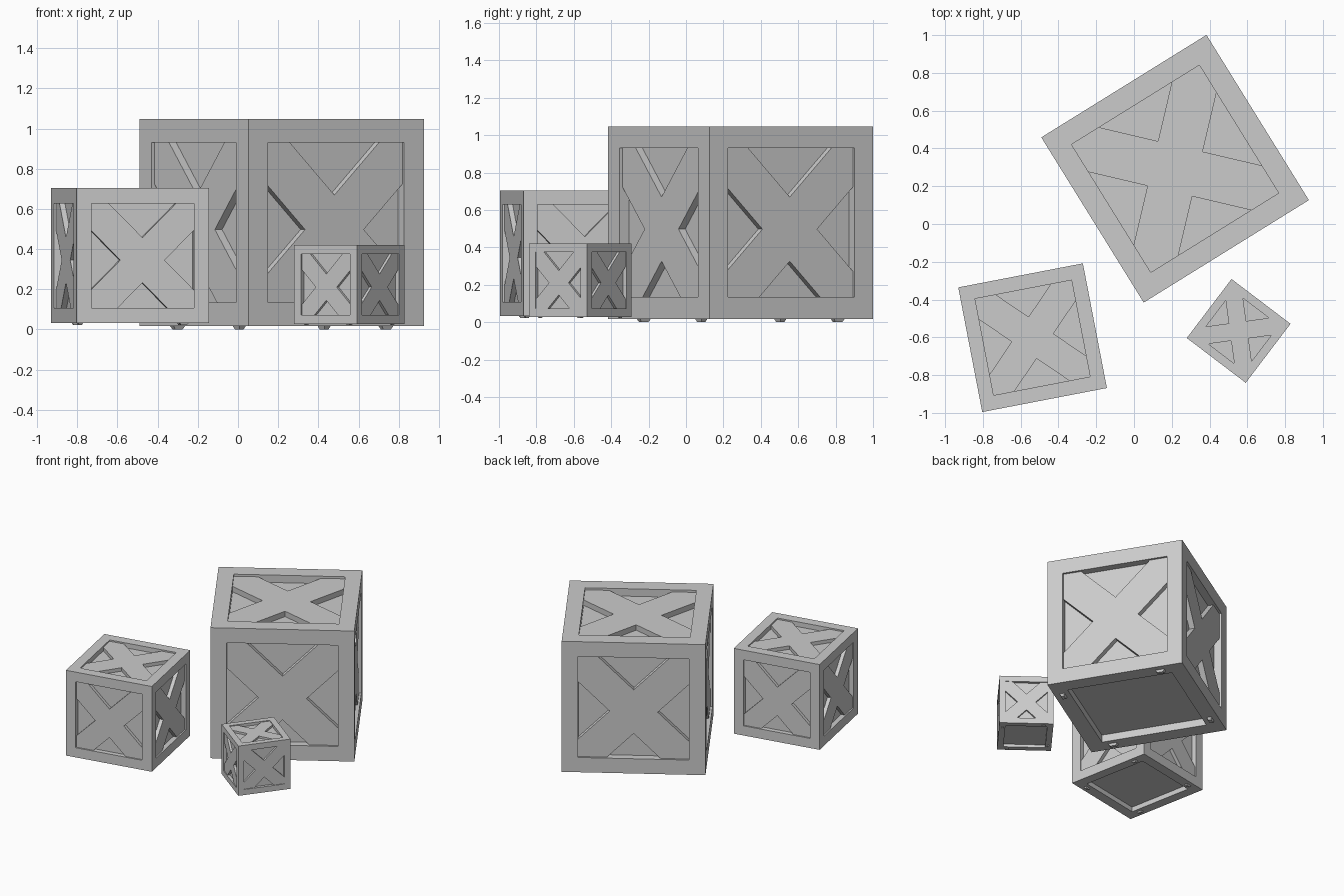
import bpy, bmesh, math
from mathutils import Matrix, Vector

if "Cube" in bpy.data.objects:
    bpy.data.objects.remove(bpy.data.objects["Cube"])

# Proportions of a crate with unit edge length
BORDER = 0.113          # frame width on every side
DEPTH = 0.057           # how far panels sit behind the frame
RECESS = 0.016          # how far the braces sit behind the frame
HALF = 0.5 - BORDER     # half of the panel opening
NOTCH = 0.167           # centre to inner corner of the cross brace
DROP = 0.034            # side braces sit a little below centre


def add_object(name, bm, world):
    bmesh.ops.recalc_face_normals(bm, faces=bm.faces)
    mesh = bpy.data.meshes.new(name)
    bm.to_mesh(mesh)
    bm.free()
    obj = bpy.data.objects.new(name, mesh)
    obj.matrix_world = world
    bpy.context.collection.objects.link(obj)
    return obj


def crate(name, x, y, bottom, size, angle, foot):
    world = (Matrix.Translation((x, y, bottom + size / 2))
             @ Matrix.Rotation(math.radians(angle), 4, 'Z')
             @ Matrix.Scale(size, 4))

    # Body: cube whose six faces are inset, then sunk with straight walls
    bm = bmesh.new()
    bmesh.ops.create_cube(bm, size=1)
    panels = bm.faces[:]
    bmesh.ops.inset_individual(bm, faces=panels, thickness=BORDER, use_even_offset=True)
    normals = [f.normal.copy() for f in panels]
    for f, n in zip(panels, normals):
        geom = bmesh.ops.extrude_face_region(bm, geom=[f])['geom']
        bmesh.ops.translate(bm, vec=-n * DEPTH,
                            verts=[g for g in geom if isinstance(g, bmesh.types.BMVert)])
    bmesh.ops.delete(bm, geom=[f for f in panels if f.is_valid], context='FACES_ONLY')
    add_object(name + "_frame", bm, world)

    # Cross braces on the four sides and the top, ends tucked into the frame
    bm = bmesh.new()
    turns = [Matrix.Rotation(i * math.pi / 2, 4, 'Z') for i in range(4)]
    tilt = Matrix.Rotation(math.pi / 2, 4, 'X')
    drop = Matrix.Translation((0, 0, -DROP))
    places = [(drop @ t @ tilt, HALF + DROP) for t in turns] + [(Matrix(), HALF)]
    for m, h in places:
        quarter = [(NOTCH, 0), (h, h - NOTCH), (h, h), (h - NOTCH, h)]
        outline = [t @ Vector((px, py, 0.5 - DEPTH)) for t in turns for px, py in quarter]
        face = bm.faces.new([bm.verts.new(m @ p) for p in outline])
        ext = bmesh.ops.extrude_face_region(bm, geom=[face])['geom']
        out = m.to_3x3() @ Vector((0, 0, DEPTH - RECESS))
        bmesh.ops.translate(bm, vec=out, verts=[g for g in ext if isinstance(g, bmesh.types.BMVert)])
    add_object(name + "_cross_braces", bm, world)

    # Small tapered feet, one per bottom rail in a pinwheel layout
    bm = bmesh.new()
    tall = foot / size
    for t in turns:
        made = bmesh.ops.create_cube(bm, size=1)['verts']
        for v in made:
            k = 1 if v.co.z > 0 else 0.65
            local = Vector((v.co.x * 0.035 * k - 0.44, v.co.y * 0.065 * k - 0.32,
                            -0.5 + (v.co.z - 0.5) * tall))
            v.co = t @ local
    add_object(name + "_feet", bm, world)


crate("large_crate", 0.2175, 0.2925, 0.018, 1.029, 31.8, 0.018)
crate("medium_crate", -0.537, -0.602, 0.032, 0.672, 10.9, 0.01)
crate("small_crate", 0.554, -0.566, 0.028, 0.392, 52.8, 0.005)
